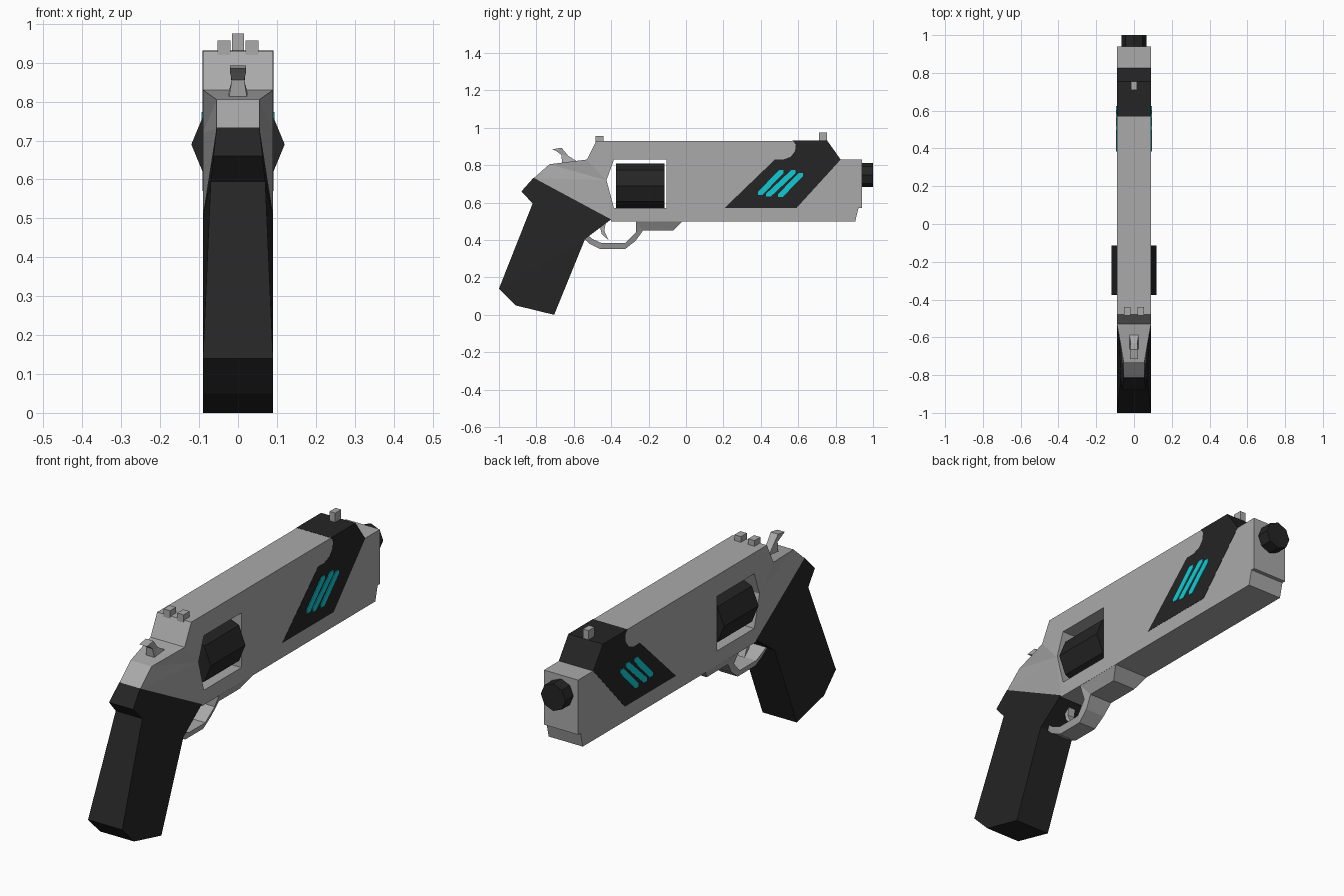
import bpy, bmesh, math
from mathutils import Matrix

if "Cube" in bpy.data.objects:
    bpy.data.objects.remove(bpy.data.objects["Cube"])


def material(name, rgb):
    m = bpy.data.materials.new(name)
    m.diffuse_color = (*rgb, 1)
    m.use_nodes = True
    m.node_tree.nodes["Principled BSDF"].inputs["Base Color"].default_value = m.diffuse_color
    return m


GREY = material("grey metal", (0.40, 0.40, 0.40))
BLACK = material("black", (0.018, 0.018, 0.018))
CYAN = material("cyan", (0.005, 0.60, 0.66))


def finish(name, bm, mat):
    bmesh.ops.recalc_face_normals(bm, faces=bm.faces)
    me = bpy.data.meshes.new(name)
    bm.to_mesh(me)
    bm.free()
    ob = bpy.data.objects.new(name, me)
    bpy.context.collection.objects.link(ob)
    if mat:
        me.materials.append(mat)
    return ob


def prism(name, pts, mat, width=0.09, x=0.0):
    """Side profile of (y, z) or (y, z, half width) points, extruded across x."""
    bm = bmesh.new()
    sides = []
    for s in (-1, 1):
        sides.append([bm.verts.new((x + s * (p[2] if len(p) > 2 else width), p[0], p[1]))
                      for p in pts])
    caps = [bm.faces.new(v) for v in sides]
    n = len(pts)
    for i in range(n):
        j = (i + 1) % n
        bm.faces.new((sides[0][i], sides[0][j], sides[1][j], sides[1][i]))
    bmesh.ops.recalc_face_normals(bm, faces=bm.faces)
    if len(pts[0]) > 2:
        bmesh.ops.triangulate(bm, faces=caps)
    return finish(name, bm, mat)


def rect(y0, y1, z0, z1):
    return [(y0, z0), (y1, z0), (y1, z1), (y0, z1)]


def octagon(name, r, y0, y1, z, mat):
    bm = bmesh.new()
    bmesh.ops.create_cone(bm, cap_ends=True, segments=8, radius1=r, radius2=r, depth=y1 - y0,
                          matrix=Matrix.Translation((0, (y0 + y1) / 2, z))
                          @ Matrix.Rotation(math.pi / 2, 4, 'X'))
    return finish(name, bm, mat)


# Main body with a window cut through for the drum
body = prism("body", [(-0.40, 0.505), (-0.40, 0.50), (0.905, 0.50), (0.922, 0.57), (0.94, 0.57),
                      (0.94, 0.83), (0.825, 0.83), (0.754, 0.93), (-0.48, 0.93),
                      (-0.53, 0.83), (-0.43, 0.72)], GREY)
window = prism("window_cutter", [(-0.425, 0.72), (-0.385, 0.57), (-0.103, 0.57),
                                 (-0.103, 0.83), (-0.385, 0.83)], None, 0.2)
window.hide_render = True
window.hide_viewport = True
cut = body.modifiers.new("window", 'BOOLEAN')
cut.operation = 'DIFFERENCE'
cut.solver = 'EXACT'
cut.object = window

# Tapered rear frame
prism("rear_frame", [(-0.40, 0.505, .09), (-0.815, 0.73, .055), (-0.73, 0.805, .055),
                     (-0.53, 0.83, .09), (-0.43, 0.72, .09)], GREY)

# Grip, narrowing towards its upper back
prism("grip", [(-0.40, 0.51, .09), (-0.815, 0.733, .055), (-0.88, 0.66, .063),
               (-0.82, 0.595, .07), (-1.0, 0.14, .09), (-0.91, 0.05, .09),
               (-0.705, 0.0, .09), (-0.54, 0.405, .09)], BLACK)

# Drum and muzzle
octagon("drum", 0.12, -0.375, -0.115, 0.69, BLACK)
octagon("muzzle", 0.065, 0.90, 1.0, 0.747, BLACK)

# Dark band wrapped over the front of the body
prism("front_band", [(0.205, 0.57), (0.59, 0.57), (0.827, 0.83), (0.755, 0.931), (0.57, 0.931),
                     (0.587, 0.91), (0.583, 0.875), (0.56, 0.845), (0.52, 0.83),
                     (0.475, 0.83)], BLACK, 0.091)

# Glowing stripes on both sides
STRIPES = [(0.40, 0.657, 0.505, 0.757), (0.445, 0.648, 0.57, 0.757), (0.508, 0.645, 0.61, 0.742)]
for side in (-1, 1):
    for k, (y0, z0, y1, z1) in enumerate(STRIPES):
        w = 0.016
        prism(f"stripe_{k}", [(y0 - w, z0), (y0 - w, z0 - w), (y0 + w / 2, z0 - w),
                              (y1 + w, z1), (y1 + w, z1 + w), (y1 - w / 2, z1 + w)],
              CYAN, 0.002, side * 0.092)

# Trigger guard with its mount under the body
prism("trigger_guard", [(-0.02, 0.50, .09), (-0.07, 0.45, .06), (-0.23, 0.45, .06),
                        (-0.27, 0.395, .05), (-0.325, 0.352, .045), (-0.46, 0.352, .045),
                        (-0.515, 0.38, .045), (-0.56, 0.42, .05), (-0.53, 0.43, .06),
                        (-0.50, 0.405, .055), (-0.45, 0.383, .055), (-0.325, 0.383, .055),
                        (-0.268, 0.44, .065), (-0.268, 0.502, .09)], GREY)
prism("trigger", [(-0.47, 0.51), (-0.425, 0.51), (-0.437, 0.45), (-0.415, 0.40),
                  (-0.45, 0.43)], GREY, 0.018)

# Hammer
prism("hammer", [(-0.715, 0.885, .02), (-0.665, 0.893, .02), (-0.63, 0.85, .017),
                 (-0.585, 0.822, .025), (-0.66, 0.80, .025), (-0.667, 0.855, .016),
                 (-0.69, 0.873, .02)], GREY)

# Sights
for side in (-1, 1):
    prism("rear_sight", rect(-0.485, -0.44, 0.92, 0.957), GREY, 0.017, side * 0.036)
prism("front_sight", rect(0.71, 0.755, 0.90, 0.975), GREY, 0.015)
